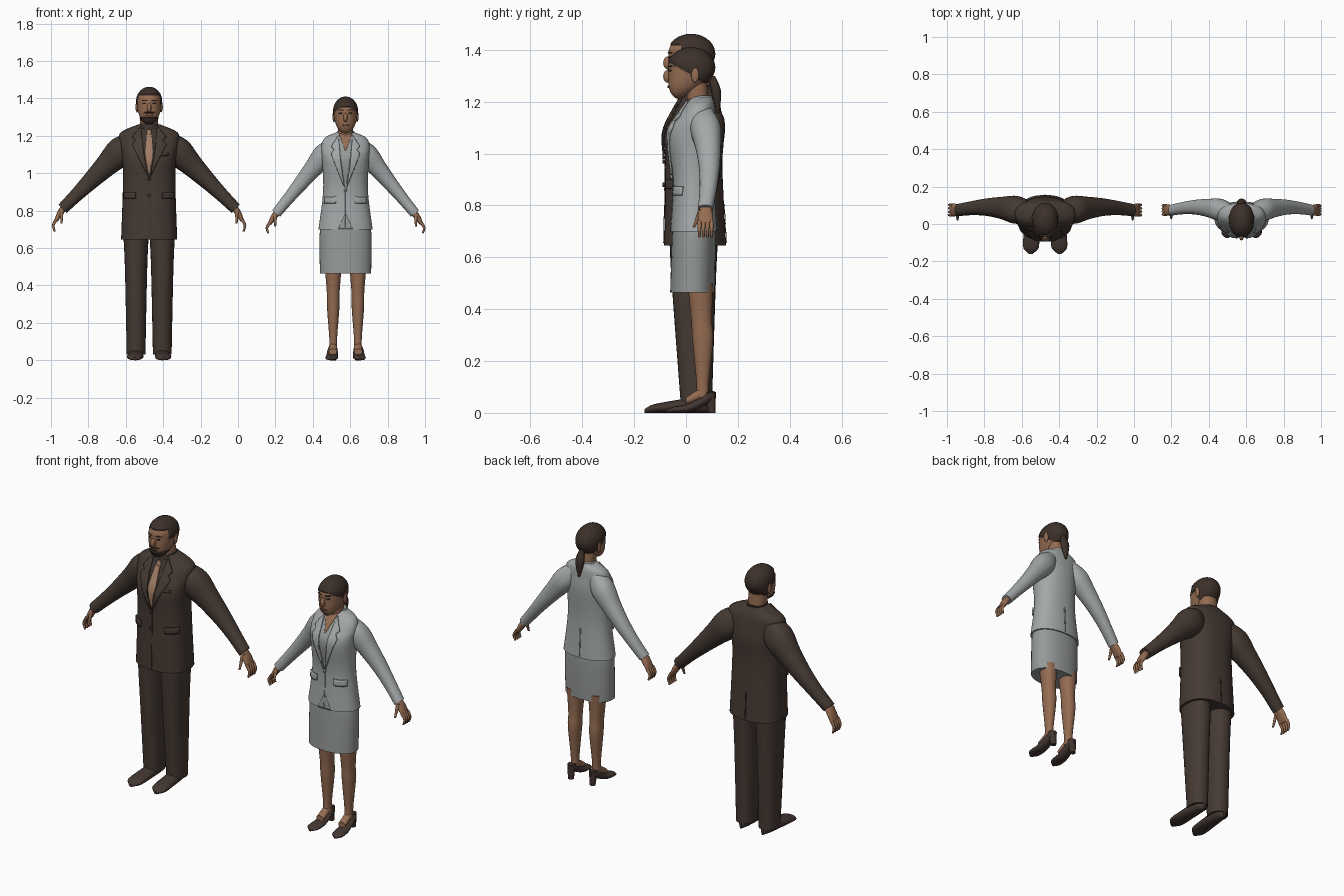
import bpy, bmesh, math
from mathutils import Matrix, Vector
from mathutils.bvhtree import BVHTree

if "Cube" in bpy.data.objects:
    bpy.data.objects.remove(bpy.data.objects["Cube"])


def material(name, red, green, blue):
    mat = bpy.data.materials.new(name)
    mat.use_nodes = True
    mat.diffuse_color = (red, green, blue, 1)
    shader = mat.node_tree.nodes["Principled BSDF"]
    shader.inputs["Base Color"].default_value = mat.diffuse_color
    shader.inputs["Roughness"].default_value = 0.8
    return mat


suit = material("dark brown suit", .06, .042, .033)
shirt = material("deep brown shirt", .045, .033, .027)
hair = material("dark hair", .046, .03, .023)
leather = material("brown leather", .055, .036, .03)
skin = material("warm skin", .3, .15, .085)
lips = material("lips", .2, .085, .06)
tan = material("tan tie", .35, .2, .13)
grey = material("light grey jacket", .37, .39, .39)
mid_grey = material("mid grey skirt", .3, .32, .315)

parts = []
figure = {"name": "", "x": 0}


def add_object(name, bm, mat, mirror):
    """Store a part in its figure's own frame, mirrored about the figure's middle on request."""
    mesh = bpy.data.meshes.new(name)
    bm.to_mesh(mesh)
    bm.free()
    mesh.materials.append(mat)
    obj = bpy.data.objects.new(figure["name"] + "_" + name, mesh)
    obj.location.x = figure["x"]
    bpy.context.collection.objects.link(obj)
    if mirror:
        obj.modifiers.new("Mirror", "MIRROR").use_mirror_merge = False
    parts.append(obj)
    return obj


def smooth_rows(rows, steps):
    """Catmull-Rom interpolation between section rows."""
    rows = [Vector(row) for row in rows]
    padded = rows[:1] + rows + rows[-1:]
    result = []
    for a, b, c, d in zip(padded, padded[1:], padded[2:], padded[3:]):
        for k in range(steps):
            t = k / steps
            result.append(b + (c - a) * (t / 2) + (a * 2 - b * 5 + c * 4 - d) * (t * t / 2)
                          + (b * 3 - a - c * 3 + d) * (t ** 3 / 2))
    return result + rows[-1:]


def loft(name, rows, mat, lengthwise=False, sides=28, power=2.2, steps=5, mirror=False):
    """Skin superellipse sections, each row being x, y, z, half width, half depth."""
    path = smooth_rows(rows, steps)
    bm = bmesh.new()
    rings = []
    for i, row in enumerate(path):
        along = path[min(i + 1, len(path) - 1)] - path[max(i - 1, 0)]
        if lengthwise:
            u, v = Vector((1, 0, 0)), Vector((0, 0, 1))
        else:
            u, v = Vector((along[2], 0, -along[0])).normalized(), Vector((0, 1, 0))
        ring = []
        for k in range(sides):
            angle = math.tau * k / sides
            e, f = [math.copysign(abs(q) ** (2 / power), q) for q in (math.cos(angle), math.sin(angle))]
            co = Vector(row[:3]) + u * e * row[3] + v * f * row[4]
            co.z = max(co.z, 0)
            ring.append(bm.verts.new(co))
        rings.append(ring)
    for low, high in zip(rings, rings[1:]):
        for k in range(sides):
            bm.faces.new((low[k - 1], low[k], high[k], high[k - 1]))
    bm.faces.new(rings[0])
    bm.faces.new(rings[-1])
    bmesh.ops.recalc_face_normals(bm, faces=bm.faces)
    return add_object(name, bm, mat, mirror)


def column(name, x, rows, mat, **options):
    """Upright loft, each row being z, y, half width, half depth."""
    return loft(name, [(x, y, z, a, b) for z, y, a, b in rows], mat, **options)


def blob(name, centre, radii, mat, mirror=False):
    bm = bmesh.new()
    place = Matrix.Translation(centre) @ Matrix.Diagonal((*radii, 1))
    bmesh.ops.create_uvsphere(bm, u_segments=16, v_segments=10, radius=1, matrix=place)
    add_object(name, bm, mat, mirror)


def plate(name, target, outline, mat, thickness=.005, mirror=False, side=-1):
    """Lay a thin outline, drawn in x and z, onto the front or back of a target."""
    mesh = target.data
    tree = BVHTree.FromPolygons([v.co.copy() for v in mesh.vertices],
                                [tuple(f.vertices) for f in mesh.polygons])
    bm = bmesh.new()
    bm.faces.new([bm.verts.new((x, side, z)) for x, z in outline])
    for axis, values in zip((0, 2), zip(*outline)):
        for k in range(math.floor(min(values) * 80), math.ceil(max(values) * 80)):
            normal = Vector((0, 0, 0))
            normal[axis] = 1
            bmesh.ops.bisect_plane(bm, geom=bm.verts[:] + bm.edges[:] + bm.faces[:],
                                   plane_co=normal * k / 80, plane_no=normal)
    for face in bm.faces:
        face.normal_update()
        if face.normal.y * side < 0:
            face.normal_flip()
    for v in bm.verts:
        hit = tree.ray_cast(v.co, Vector((0, -side, 0)))[0] or tree.find_nearest(v.co * Vector((1, 0, 1)).length)[0]
        v.co = hit + Vector((0, side * .001, 0))
    obj = add_object(name, bm, mat, mirror)
    solid = obj.modifiers.new("Solidify", "SOLIDIFY")
    solid.thickness, solid.offset = thickness, 1


def oval(x, z, a, b):
    return [(x + a * math.cos(math.tau * k / 12), z + b * math.sin(math.tau * k / 12)) for k in range(12)]


def bar(x, z, a, b):
    return [(x - a, z - b), (x + a, z - b), (x + a, z + b), (x - a, z + b)]


def symmetric(*half):
    return [*half, *[(-x, z) for x, z in reversed(half)]]


def head(chin, width, is_hair):
    # Skull rounded above its widest level, tapering to the jaw below it
    rows = []
    for i in range(1, 56):
        t = (1 - math.cos(math.pi * i / 56)) / 2
        if t > .62:
            bulge = math.sqrt(1 - ((t - .62) / .38) ** 2)
            front, back, half = .02 - .088 * bulge, .02 + .088 * bulge, bulge
        else:
            drop = 1 - t / .62
            front, back = .03 * drop ** 6 - .068, .108 - .13 * drop ** 2
            half = math.sqrt(1 - drop ** 2.4)
        rows.append((chin + t * .192, (front + back) / 2, .065 * width * half, (back - front) / 2))
    skull = column("head", 0, rows, skin, sides=56, steps=1)
    # Hair is a raised region of the skull
    mesh = skull.data
    mesh.materials.append(hair)
    bare = set()
    for face in mesh.polygons:
        x, y, z = face.center
        face.material_index = int(is_hair(abs(x), y, z - chin))
        if not face.material_index:
            bare.update(face.vertices)
    normals = [v.normal.copy() for v in mesh.vertices]
    for v in mesh.vertices:
        if v.index not in bare:
            v.co += normals[v.index] * .005
    # Facial features and neck
    blob("nose", (0, -.07, chin + .085), (.012, .018, .025), skin)
    blob("ear", (.065 * width, .035, chin + .09), (.008, .015, .03), skin, mirror=True)
    plate("eye", skull, oval(.026, chin + .108, .01, .004), hair, .002, mirror=True)
    plate("eyebrow", skull, oval(.026, chin + .124, .015, .003), hair, .003, mirror=True)
    plate("mouth", skull, oval(0, chin + .045, .02, .005), lips, .004)
    thick = .048 * width ** 3
    column("neck", 0, [(chin - .08, .05, thick, thick), (chin + .06, .04, thick, thick)], skin)


def arm(shoulder, wrist, thick, thin, mat):
    """Straight tapering sleeve between two points in x and z, with a hand at its end."""
    rows = []
    for t in (-.2, 0, .25, .5, .75, 1):
        x, z = Vector(shoulder).lerp(Vector(wrist), t)
        radius = thin + (thick - thin) * (1 - t) ** 1.5 if t >= 0 else thick * .6
        rows.append((x, .075 + .015 * math.sin(math.pi * t), z, radius, radius * .9 + .005))
    loft("sleeve", rows, mat, mirror=True)
    x, z = wrist
    y, size = .075, thin * 32
    loft("palm", [(x - .01, y, z + .01, .018, .022), (x + .014, y, z - .025 * size, .016, .033 * size),
                  (x + .035, y, z - .065 * size, .01, .034 * size)], skin, mirror=True)
    for finger in range(4):
        rows = [(x + .032 + .018 * math.sin(1.3 * q), y + (.018 * finger - .027) * size,
                 z - (.055 + .034 * q) * size, .009 - .002 * q, .009 - .002 * q) for q in range(3)]
        loft("finger", rows, skin, sides=10, mirror=True)
    rows = [(x + .005, y - (.02 + .016 * q) * size, z - .04 * q * size, .011 - .003 * q, .011 - .003 * q)
            for q in range(3)]
    loft("thumb", rows, skin, sides=10, mirror=True)


def shoe(heel, length, width, height, lift):
    """Shoe running forward from the heel, its sole raised by lift at the back."""
    rows = []
    for i in range(11):
        q = i / 10
        rounding = math.sqrt(1 - abs(2 * q - 1) ** 5)
        half = height * (1 - .6 * q) * (.5 + .5 * rounding)
        rise = lift * max(0, 1 - 1.6 * q) ** 1.5
        rows.append((.067 + .01 * q, heel - length * q, rise + half,
                     width * (.7 + .3 * q) * max(rounding, .2), half))
    loft("shoe", rows, leather, lengthwise=True, steps=2, mirror=True)


def tailoring(body, cloth, trim, top, waist, hem, width, pocket):
    """Lapels, pocket flaps, button and the closing and vent lines of a jacket."""
    lapel = [(width / 2, top), (width, top - .06), (width * .8, top - .075), (width, top - .1),
             (.005, waist), (width / 3, (top + waist) / 2)]
    plate("lapel", body, lapel, cloth, .008, mirror=True)
    plate("pocket_flap", body, bar(pocket, hem * .3 + waist * .7, .03, .017), cloth, .008, mirror=True)
    plate("button", body, oval(0, waist - .01, .008, .008), trim, .009)
    middle, half = (hem + waist) / 2, (waist - hem) / 2 - .005
    plate("front_edge", body, bar(0, middle, .002, half), trim, .002)
    plate("back_vent", body, bar(0, hem + .08, .003, .075), trim, .002, side=1)


# Man in a dark suit
figure.update(name="man", x=-.475)
coat = column("jacket", 0, [(.645, .035, .15, .12), (.95, .03, .14, .11), (1.08, .03, .145, .115),
                            (1.17, .045, .16, .09), (1.22, .055, .15, .07), (1.26, .055, .06, .05)],
              suit, sides=48, power=2.4)
arm((.15, 1.12), (.463, .81), .077, .031, suit)
column("trouser_leg", .07, [(.03, .04, .05, .06), (.5, .03, .06, .085), (.7, .03, .07, .095)], suit, mirror=True)
shoe(.1, .26, .048, .036, 0)
column("shirt_collar", 0, [(1.2, .04, .06, .06), (1.265, .048, .05, .055)], shirt)
plate("shirt_front", coat, symmetric((.05, 1.24), (.004, .98)), shirt, .002)
plate("tie", coat, symmetric((.01, 1.23), (.022, 1.11), (.004, 1)), tan, .006)
blob("tie_knot", (0, -.022, 1.21), (.014, .01, .022), tan)
plate("breast_pocket", coat, bar(.075, 1.1, .025, .007), suit)
plate("lower_button", coat, oval(0, .88, .008, .008), shirt, .009)
tailoring(coat, suit, shirt, 1.25, .98, .65, .09, .1)


def crop_and_beard(x, y, t):
    hairline = .15 if y < -.02 else .1 if y < .03 else .045
    beard = y < 0 and (t < .035 or .052 < t < .062 and x < .03)
    return t > hairline or beard


head(1.265, 1, crop_and_beard)

# Woman in a grey skirt suit
figure.update(name="woman", x=.575)
coat = column("jacket", 0, [(.7, .03, .145, .09), (.9, .03, .12, .08), (1.07, .025, .125, .095),
                            (1.14, .04, .13, .075), (1.19, .055, .11, .055), (1.22, .06, .045, .04)],
              grey, sides=48)
arm((.112, 1.1), (.371, .785), .06, .027, grey)
column("skirt", 0, [(.465, .025, .137, .086), (.68, .03, .138, .084), (.78, .03, .115, .075)], mid_grey, sides=40)
column("leg", .066, [(.5, .055, .045, .05), (.36, .06, .034, .04), (.28, .065, .033, .04),
                     (.12, .064, .021, .024), (.06, .064, .021, .025)], skin, mirror=True)
loft("instep", [(.066, .07, .08, .02, .025), (.068, 0, .045, .022, .015)], skin, lengthwise=True, mirror=True)
shoe(.115, .19, .037, .025, .055)
column("heel", .067, [(0, .1, .015, .014), (.08, .094, .022, .02)], leather, mirror=True)
column("collar", 0, [(1.175, .06, .075, .05), (1.225, .064, .045, .036)], grey)
plate("blouse", coat, symmetric((.04, 1.2), (.003, .92)), mid_grey, .002)
plate("neckline", coat, symmetric((.034, 1.21), (.003, 1.12)), skin, .004)
plate("hem_opening", coat, symmetric((.04, .701), (.003, .78)), mid_grey, .001)
tailoring(coat, grey, mid_grey, 1.2, .92, .705, .075, .08)
head(1.213, .95, lambda x, y, t: t > max(.045, .1 - .6 * y))
column("ponytail", 0, [(1.3, .1, .01, .012), (1.24, .116, .024, .019), (1.155, .124, .005, .005)], hair)

# Smooth shading with sharp hems
bpy.ops.object.select_all(action="DESELECT")
for part in parts:
    part.select_set(True)
bpy.context.view_layer.objects.active = parts[0]
bpy.ops.object.shade_smooth_by_angle(angle=math.radians(42))
